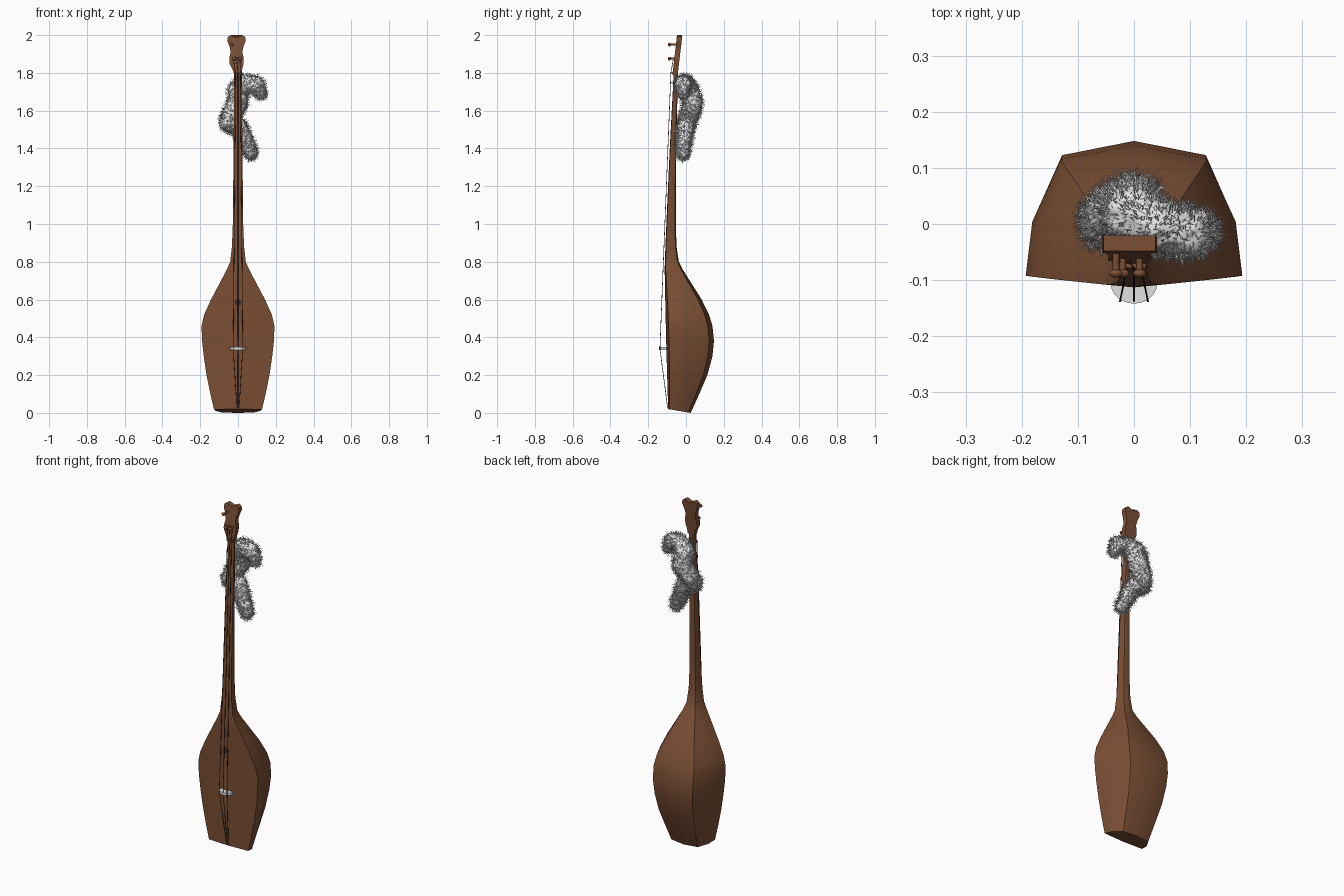
import bpy, bmesh, math, random
from mathutils import Vector

random.seed(4)
old = bpy.data.objects.get("Cube")
if old:
    bpy.data.objects.remove(old)


def material(name, rgb):
    m = bpy.data.materials.new(name)
    m.use_nodes = True
    m.diffuse_color = (*rgb, 1)
    bsdf = m.node_tree.nodes["Principled BSDF"]
    bsdf.inputs["Base Color"].default_value = (*rgb, 1)
    bsdf.inputs["Roughness"].default_value = 0.7
    return m


WOOD = material("brown wood", (0.2, 0.078, 0.035))
DARK = material("dark string", (0.06, 0.025, 0.015))
FUR = material("white fur", (0.75, 0.75, 0.75))


def finish(bm, name, mat, smooth=None):
    bmesh.ops.recalc_face_normals(bm, faces=bm.faces)
    me = bpy.data.meshes.new(name)
    bm.to_mesh(me)
    bm.free()
    me.materials.append(mat)
    ob = bpy.data.objects.new(name, me)
    bpy.context.collection.objects.link(ob)
    if smooth is not None:
        bpy.ops.object.select_all(action="DESELECT")
        ob.select_set(True)
        bpy.context.view_layer.objects.active = ob
        bpy.ops.object.shade_smooth_by_angle(angle=math.radians(smooth))
    return ob


def loft(rings, name, mat, smooth=None):
    bm = bmesh.new()
    rows = [[bm.verts.new(p) for p in r] for r in rings]
    for a, b in zip(rows, rows[1:]):
        for i in range(len(a)):
            j = (i + 1) % len(a)
            bm.faces.new((a[i], a[j], b[j], b[i]))
    bm.faces.new(rows[0])
    bm.faces.new(rows[-1])
    return finish(bm, name, mat, smooth)


def wire(points, radius, name, mat):
    cu = bpy.data.curves.new(name, "CURVE")
    cu.dimensions = "3D"
    cu.bevel_depth = radius
    cu.bevel_resolution = 1
    cu.use_fill_caps = True
    sp = cu.splines.new("POLY")
    sp.points.add(len(points) - 1)
    for p, co in zip(sp.points, points):
        p.co = (*co, 1)
    cu.materials.append(mat)
    ob = bpy.data.objects.new(name, cu)
    bpy.context.collection.objects.link(ob)


# Body and neck: flat-fronted, keeled sections of (height, half width, front, back)
SECTIONS = [
    (0.02, 0.13, -0.094, 0.025), (0.1, 0.149, -0.097, 0.07),
    (0.2, 0.17, -0.1, 0.113), (0.3, 0.185, -0.103, 0.14),
    (0.38, 0.194, -0.105, 0.148), (0.46, 0.197, -0.107, 0.14),
    (0.52, 0.183, -0.108, 0.122), (0.6, 0.146, -0.11, 0.083),
    (0.7, 0.092, -0.112, 0.02), (0.76, 0.06, -0.113, -0.018),
    (0.8, 0.042, -0.112, -0.038), (0.88, 0.033, -0.109, -0.05),
    (1.0, 0.028, -0.104, -0.054), (1.4, 0.024, -0.086, -0.052),
    (1.82, 0.02, -0.064, -0.042)]


def section(z, w, front, back):
    d = back - front
    half = [(0.98, 0.06), (0.92, 0.45), (0.66, 0.9)]
    right = [(w * u, front + d * v) for u, v in half]
    ring = [(0, front)] + right + [(0, back)] + [(-x, y) for x, y in right[::-1]]
    # the foot slopes down towards the back
    drop = 0.02 if z < 0.05 else 0
    return [(x, y, z - drop * (y - front) / d) for x, y in ring]


loft([section(*s) for s in SECTIONS], "body_and_neck", WOOD, 28)

# Waisted, horned headstock leaning back
HALF = [(1.79, 0.019), (1.82, 0.026), (1.85, 0.038), (1.88, 0.038),
        (1.91, 0.031), (1.94, 0.037), (1.97, 0.049), (1.99, 0.046)]
rings = []
for z, w in HALF:
    y = -0.057 + (z - 1.8) * 0.12
    cx = -0.008 * min(1, (z - 1.79) / 0.06)
    ring = []
    for side, t in ((-0.014, 1), (0.014, -1)):
        for u in (-1, -0.65, 0, 0.65, 1):
            lift = 0.01 * (abs(u) == 0.65) - 0.004 * (u == 0) if z > 1.98 else 0
            ring.append((cx + w * u * t, y + side, z + lift))
    rings.append(ring)
loft(rings, "headstock", WOOD, 30)

# Tuning pegs: shaft with a rounded knob
for i, (x, z) in enumerate([(-0.032, 1.95), (0.01, 1.875), (-0.02, 1.875)]):
    wire([(x, -0.04, z), (x, -0.085, z)], 0.006, f"peg_shaft_{i + 1}", WOOD)
    bm = bmesh.new()
    bmesh.ops.create_uvsphere(bm, u_segments=10, v_segments=6, radius=0.01)
    bmesh.ops.scale(bm, vec=(1.2, 0.8, 1), verts=bm.verts)
    bmesh.ops.translate(bm, vec=(x, -0.088, z), verts=bm.verts)
    finish(bm, f"peg_knob_{i + 1}", WOOD, 40)

# Nut at the top of the neck
bm = bmesh.new()
bmesh.ops.create_cube(bm, size=1)
bmesh.ops.scale(bm, vec=(0.042, 0.018, 0.01), verts=bm.verts)
bmesh.ops.translate(bm, vec=(0, -0.069, 1.8), verts=bm.verts)
finish(bm, "nut", WOOD)

# Pale arched bridge
arch = [(0.042 * math.cos(a), -0.104 - 0.038 * math.sin(a))
        for a in [math.pi * k / 10 for k in range(11)]]
loft([[(x, y, z) for x, y in arch] for z in (0.334, 0.348)], "bridge", FUR, 30)

# Small sound hole
bm = bmesh.new()
bmesh.ops.create_circle(bm, cap_ends=True, segments=16, radius=0.018)
for v in bm.verts:
    v.co = (v.co.x, -0.1115, 0.585 + v.co.y)
finish(bm, "sound_hole", DARK)

# Strings fan from the foot over the bridge to the nut
for i, u in enumerate((-1, 0, 1)):
    wire([(0.006 * u, -0.097, 0.025), (0.025 * u, -0.138, 0.341),
          (0.013 * u, -0.08, 1.8), (0.018 * u - 0.008, -0.066, 1.88)],
         0.0016, f"string_{i + 1}", DARK)

# Curled fur tail: (centre, radius) along its path
TAIL = [((0.122, -0.015, 1.69), 0.026), ((0.095, -0.015, 1.735), 0.045),
        ((0.045, -0.005, 1.745), 0.045), ((0.0, 0.015, 1.71), 0.052),
        ((0.0, 0.035, 1.64), 0.052), ((-0.035, 0.02, 1.58), 0.05),
        ((-0.05, 0.0, 1.535), 0.045), ((0.005, 0.0, 1.51), 0.046),
        ((0.04, -0.01, 1.44), 0.04), ((0.07, -0.015, 1.375), 0.033)]
balls = []
for (p, r), (q, s) in zip(TAIL, TAIL[1:]):
    for k in range(3):
        t = k / 3
        balls.append((Vector(p).lerp(Vector(q), t), r + (s - r) * t))
balls.append((Vector(TAIL[-1][0]), TAIL[-1][1]))
bm = bmesh.new()
for c, r in balls:
    new = bmesh.ops.create_icosphere(bm, subdivisions=3, radius=r)["verts"]
    bmesh.ops.translate(bm, vec=c, verts=new)
tail = finish(bm, "fur_tail", FUR)
remesh = tail.modifiers.new("merge", "REMESH")
remesh.mode = "VOXEL"
remesh.voxel_size = 0.007
remesh.use_smooth_shade = True
tufts = bpy.data.textures.new("tufts", "CLOUDS")
tufts.noise_scale = 0.02
push = tail.modifiers.new("tufts", "DISPLACE")
push.texture = tufts
push.strength = 0.016

# Loose hairs: slim spikes standing out of the tail
bm = bmesh.new()
while len(bm.faces) < 6000:
    c, r = random.choice(balls)
    n = Vector([random.gauss(0, 1) for _ in range(3)]).normalized()
    root = c + n * r
    if any((root - d).length < s * 0.98 for d, s in balls):
        continue
    lean = Vector([random.gauss(0, 0.4) for _ in range(3)]) + Vector((0, 0, -0.3))
    side = n.cross(lean).normalized() * 0.0011
    tip = root + (n + lean).normalized() * random.uniform(0.01, 0.027)
    bm.faces.new([bm.verts.new(p) for p in (root - side, root + side, tip)])
finish(bm, "fur_hairs", FUR)
